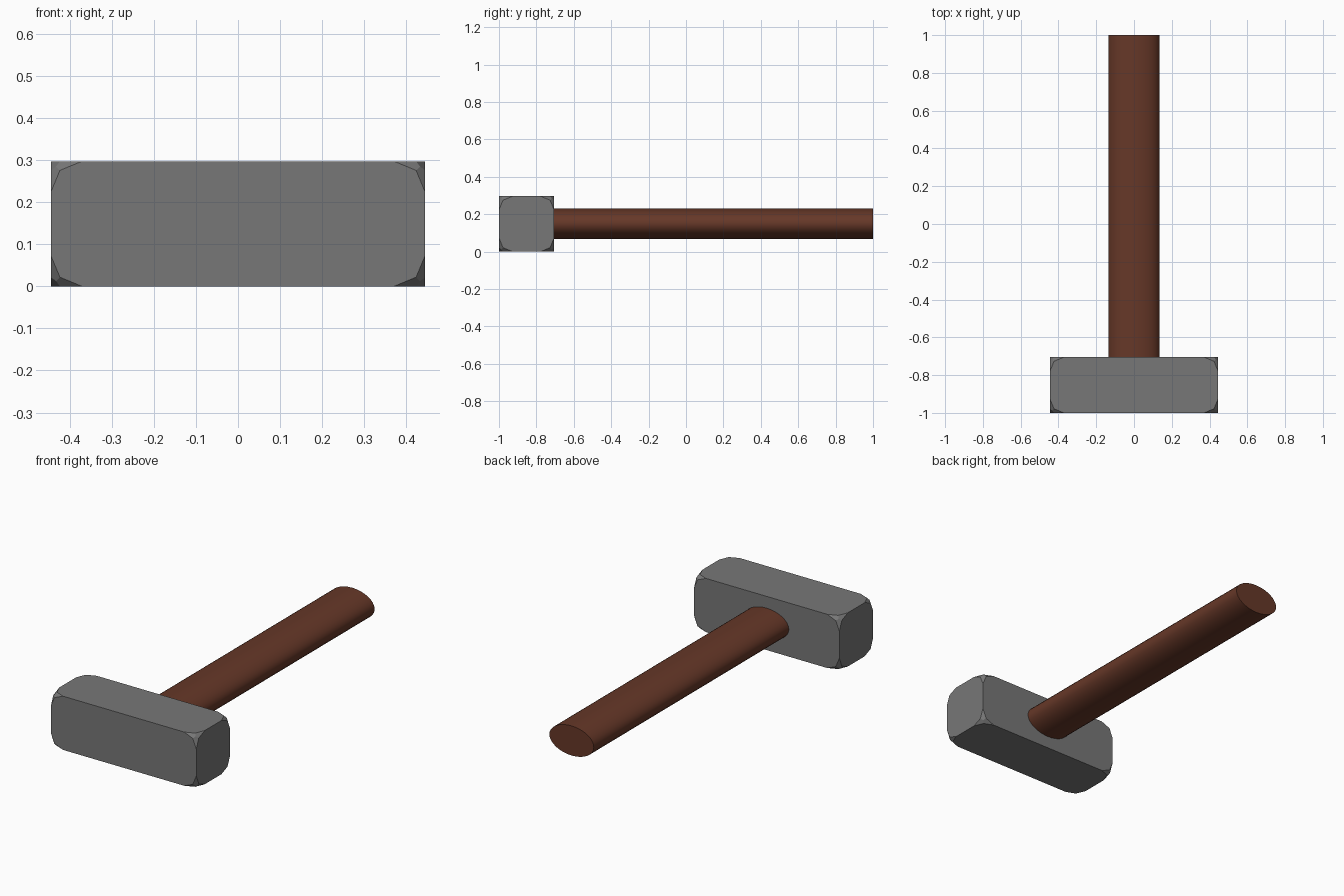
import bpy, bmesh, math
from mathutils import Matrix

if "Cube" in bpy.data.objects:
    bpy.data.objects.remove(bpy.data.objects["Cube"])


def make_object(name, bm, color):
    mesh = bpy.data.meshes.new(name)
    bm.to_mesh(mesh)
    bm.free()
    mat = bpy.data.materials.new(name + "_colour")
    mat.diffuse_color = color
    mat.use_nodes = True
    mat.node_tree.nodes["Principled BSDF"].inputs["Base Color"].default_value = mat.diffuse_color
    mesh.materials.append(mat)
    obj = bpy.data.objects.new(name, mesh)
    bpy.context.collection.objects.link(obj)
    return obj


# Hammer head: flat-faced dark steel block with only its eight corners rounded off
HEAD_SIZE = (0.89, 0.295, 0.297)
bm = bmesh.new()
bmesh.ops.create_cube(bm, size=1)
bmesh.ops.scale(bm, vec=HEAD_SIZE, verts=bm.verts)
bmesh.ops.bevel(bm, geom=bm.verts[:], offset=0.074, offset_type='OFFSET',
                segments=2, profile=0.5, affect='VERTICES')
bmesh.ops.recalc_face_normals(bm, faces=bm.faces)
bmesh.ops.translate(bm, vec=(0, -1 + HEAD_SIZE[1] / 2, HEAD_SIZE[2] / 2),
                    verts=bm.verts)
make_object("hammer_head", bm, (0.185, 0.185, 0.185, 1))

# Handle: straight oval wooden shaft, set a little way into the head
START, END = -0.74, 1.0
bm = bmesh.new()
bmesh.ops.create_cone(bm, cap_ends=True, segments=32, radius1=1, radius2=1,
                      depth=END - START)
bmesh.ops.rotate(bm, matrix=Matrix.Rotation(math.pi / 2, 3, 'X'), verts=bm.verts)
bmesh.ops.scale(bm, vec=(0.136, 1, 0.082), verts=bm.verts)
bmesh.ops.translate(bm, vec=(0, (START + END) / 2, 0.15), verts=bm.verts)
handle = make_object("handle", bm, (0.133, 0.039, 0.021, 1))

# Smooth sides with crisp end caps
bpy.context.view_layer.objects.active = handle
handle.select_set(True)
bpy.ops.object.shade_smooth_by_angle(angle=math.radians(40))
